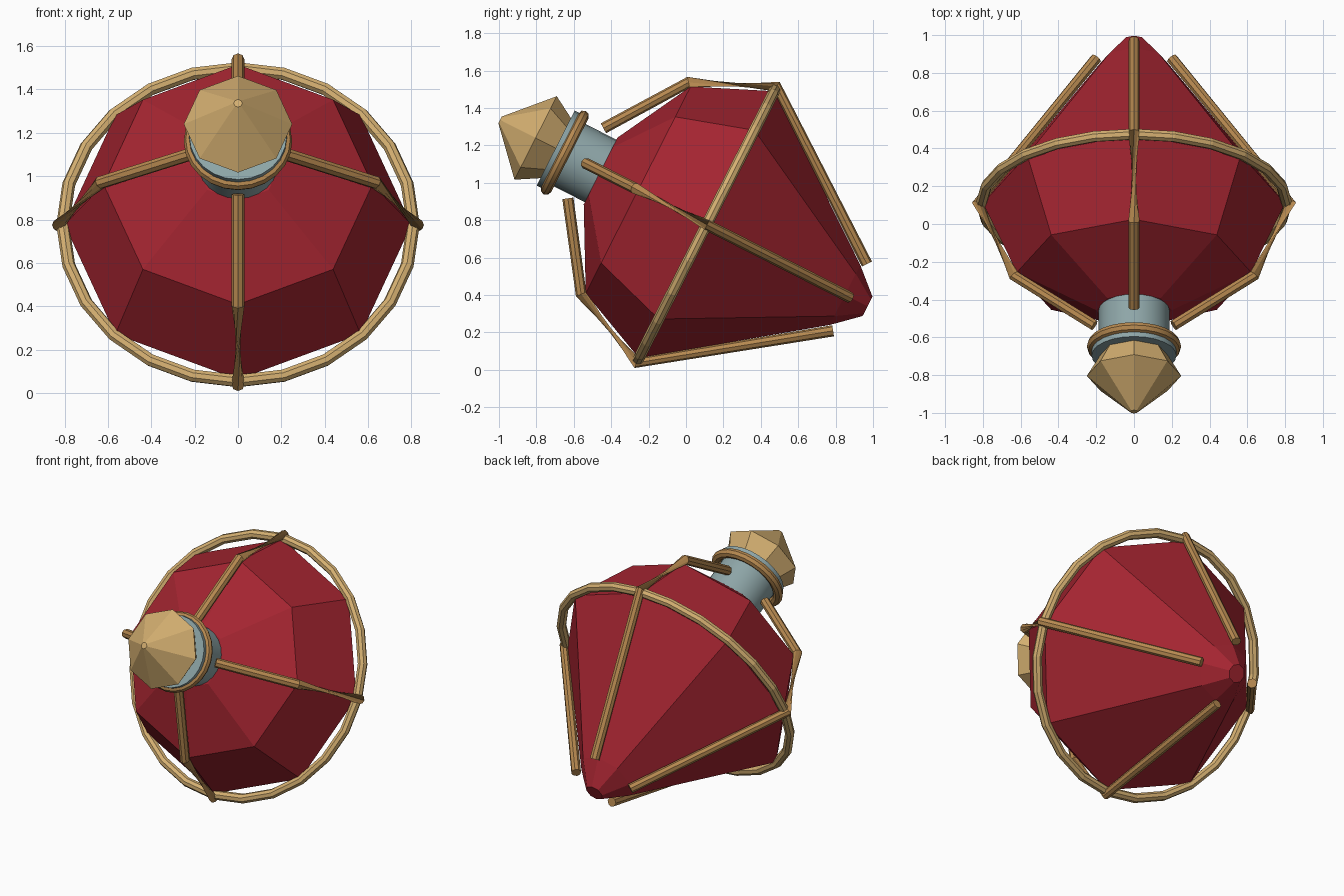
import bpy, bmesh, math
from mathutils import Matrix, Vector

if "Cube" in bpy.data.objects:
    bpy.data.objects.remove(bpy.data.objects["Cube"])

# Everything is built upright around local z, then tipped as one assembly
TILT = Matrix.Translation((0, 0.11, 0.776)) @ Matrix.Rotation(math.radians(63.1), 4, 'X')


def material(name, rgb):
    m = bpy.data.materials.new(name)
    m.diffuse_color = (*rgb, 1)
    m.use_nodes = True
    m.node_tree.nodes["Principled BSDF"].inputs["Base Color"].default_value = m.diffuse_color
    return m


RED = material("crimson_glass", (0.37, 0.018, 0.030))
GOLD = material("light_gold", (0.66, 0.43, 0.165))
BRONZE = material("bronze", (0.47, 0.25, 0.08))
TEAL = material("grey_teal", (0.27, 0.38, 0.39))


def build(name, rings, mat, closed=False, smooth=False):
    """Skin a list of equal-length vertex rings."""
    bm = bmesh.new()
    loops = [[bm.verts.new(p) for p in ring] for ring in rings]
    n = len(loops[0])
    pairs = list(zip(loops, loops[1:]))
    if closed:
        pairs.append((loops[-1], loops[0]))
    else:
        bm.faces.new(loops[0])
        bm.faces.new(loops[-1])
    for a, b in pairs:
        for i in range(n):
            j = (i + 1) % n
            bm.faces.new((a[i], a[j], b[j], b[i]))
    bmesh.ops.recalc_face_normals(bm, faces=bm.faces)
    bm.transform(TILT)
    mesh = bpy.data.meshes.new(name)
    bm.to_mesh(mesh)
    bm.free()
    mesh.materials.append(mat)
    ob = bpy.data.objects.new(name, mesh)
    bpy.context.collection.objects.link(ob)
    if smooth:
        bpy.ops.object.select_all(action='DESELECT')
        ob.select_set(True)
        bpy.context.view_layer.objects.active = ob
        bpy.ops.object.shade_smooth_by_angle(angle=math.radians(40))
    return ob


def lathe(name, profile, sides, mat, smooth=False):
    """Profile is a list of (radius, height)."""
    rings = [[(r * math.cos(2 * math.pi * i / sides), r * math.sin(2 * math.pi * i / sides), z)
              for i in range(sides)] for r, z in profile]
    return build(name, rings, mat, smooth=smooth)


def hoop(name, major, minor, z, segs, sides, mat, smooth=False):
    rings = []
    for k in range(segs):
        a = 2 * math.pi * k / segs
        rings.append([])
        for i in range(sides):
            b = 2 * math.pi * i / sides
            r = major + minor * math.cos(b)
            rings[-1].append((r * math.cos(a), r * math.sin(a), z + minor * math.sin(b)))
    return build(name, rings, mat, closed=True, smooth=smooth)


def strap(name, path, radius, angle, mat, sides=8):
    """Round bar along (radius, height) points; the frame flips at the widest point, pinching the bar."""
    pts = [Vector((r, 0, z)) for r, z in path]
    spin = Matrix.Rotation(angle, 3, 'Z')
    rings = []
    for k, p in enumerate(pts):
        t = Vector()
        if k > 0:
            t += (p - pts[k - 1]).normalized()
        if k < len(pts) - 1:
            t += (pts[k + 1] - p).normalized()
        t.normalize()
        u = t.cross(Vector((0, 0, 1))).normalized()
        v = t.cross(u)
        rings.append([spin @ (p + radius * (u * math.cos(b) + v * math.sin(b)))
                      for b in (2 * math.pi * i / sides for i in range(sides))])
    return build(name, rings, mat)


# Faceted flask body
lathe("flask_body", [(0.058, -0.965), (0.18, -0.83), (0.80, 0), (0.62, 0.41), (0.20, 0.635)], 8, RED)

# Neck and lip
lathe("neck", [(0.187, 0.55), (0.187, 0.87)], 24, TEAL, smooth=True)
lathe("lip", [(0.225, 0.85), (0.225, 0.905)], 24, TEAL, smooth=True)
hoop("neck_collar", 0.22, 0.03, 0.85, 24, 8, BRONZE, smooth=True)

# Faceted stopper
lathe("stopper", [(0.16, 0.87), (0.25, 1.025), (0.02, 1.238)], 8, GOLD)

# Hoop round the widest part and four straps
hoop("girdle_hoop", 0.808, 0.03, 0, 24, 8, GOLD)
for n in range(4):
    strap(f"strap_{n + 1}", [(0.21, 0.725), (0.635, 0.43), (0.828, 0), (0.20, -0.86)],
          0.03, n * math.pi / 2, BRONZE)
